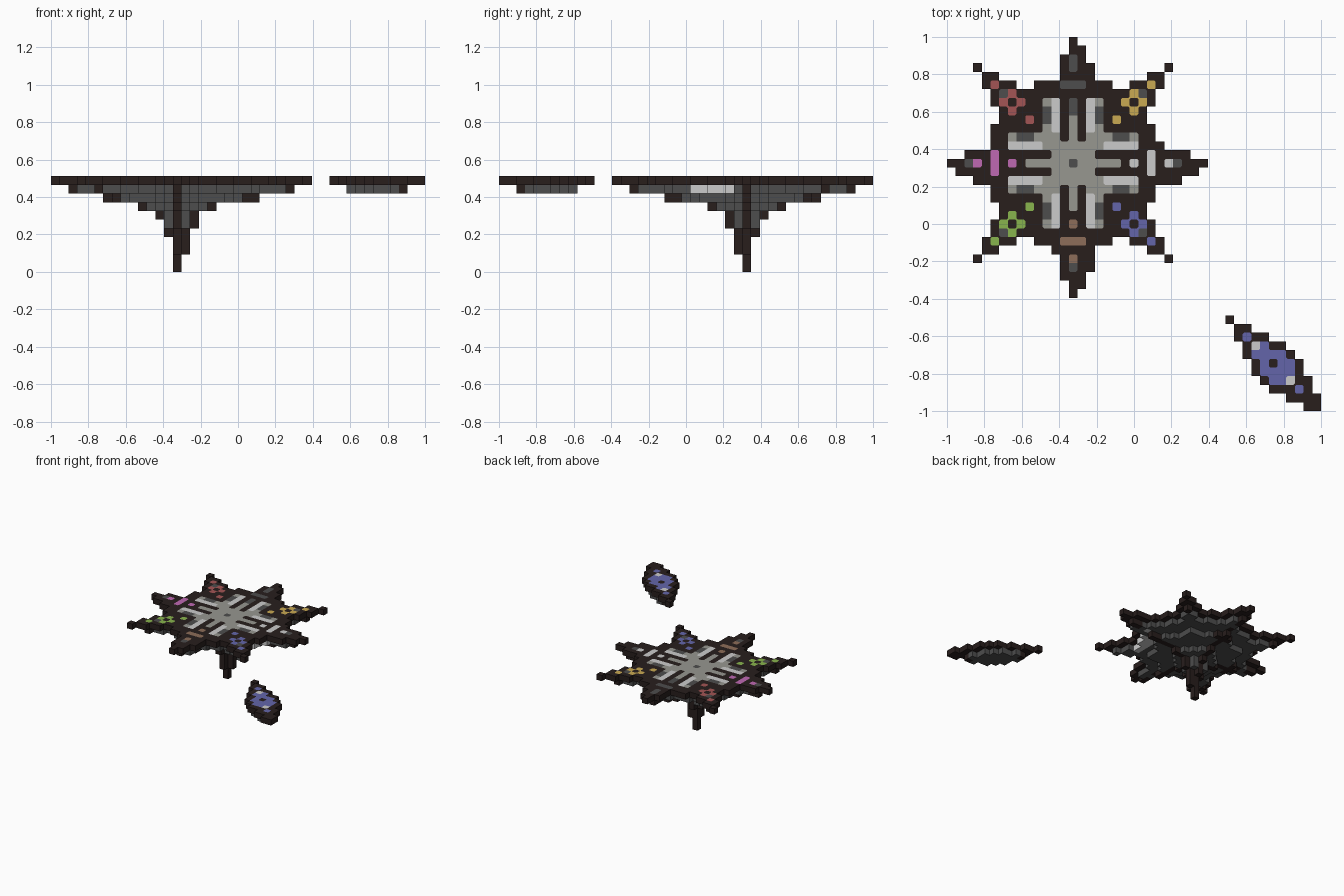
import bpy
import bmesh
from mathutils import Vector

cube = bpy.data.objects.get("Cube")
if cube:
    bpy.data.objects.remove(cube, do_unlink=True)

V = 2 / 43          # block size
LAYERS = 11         # blocks from the spike tip to the top plate
ROUND = V * .16     # corner cut of the inlay colours

COLOURS = {
    "near_black": (.021, .013, .012),
    "charcoal": (.075, .075, .075),
    "stone": (.31, .31, .28),
    "silver": (.6, .6, .6),
    "red": (.37, .09, .09),
    "gold": (.59, .4, .085),
    "blue": (.125, .13, .4),
    "green": (.25, .46, .075),
    "magenta": (.52, .14, .45),
    "brown": (.27, .155, .1),
}
MATS = {}
for name, rgb in COLOURS.items():
    m = bpy.data.materials.new(name)
    m.use_nodes = True
    m.diffuse_color = (*rgb, 1)
    m.node_tree.nodes["Principled BSDF"].inputs["Base Color"].default_value = (*rgb, 1)
    MATS[name] = m


def corner_colour(cells, cell, x, y):
    """Colour that rounds off one corner of an inlay block, or None."""
    i, j, k = cell
    own = cells[cell]
    beside, ahead = cells.get((i + x, j, k)), cells.get((i, j - y, k))
    joined = cells.get((i + x, j - y, k)) == own and own != "near_black"
    return beside if beside == ahead and beside != own and not joined else None


def build(name, cells, origin):
    """Mesh the outer faces of blocks {(right, down, layer): colour}."""
    bm = bmesh.new()
    slots = list(COLOURS)

    def add(points, colour):
        face = bm.faces.new([bm.verts.new(p) for p in points])
        face.material_index = slots.index(colour)

    for cell, colour in cells.items():
        i, j, k = cell
        centre = Vector((-1 + (origin + i + .5) * V, 1 - (origin + j + .5) * V,
                         (LAYERS - k + .5) * V))
        for axis in range(3):
            for s in (-1, 1):
                step = [0, 0, 0]
                step[axis] = s
                n = Vector(step)
                if (i + step[0], j - step[1], k - step[2]) in cells:
                    continue
                u = Vector([float(a == (axis + 1) % 3) for a in range(3)])
                w = n.cross(u)
                ring = []
                for a, b in ((-1, -1), (1, -1), (1, 1), (-1, 1)):
                    p = centre + (n + u * a + w * b) * V / 2
                    tint = corner_colour(cells, cell, a, b) if n.z > 0 and k == 1 else None
                    if tint:
                        cut = [p - u * a * ROUND, p - w * b * ROUND]
                        if a == b:
                            cut.reverse()
                        ring += cut
                        add([cut[0], p, cut[1]], tint)
                    else:
                        ring.append(p)
                add(ring, colour)
    bmesh.ops.remove_doubles(bm, verts=bm.verts, dist=V / 100)
    mesh = bpy.data.meshes.new(name)
    bm.to_mesh(mesh)
    bm.free()
    for c in slots:
        mesh.materials.append(MATS[c])
    bpy.context.collection.objects.link(bpy.data.objects.new(name, mesh))


# Star outline: stepped square body, four long arms, four corner tips
def in_arm(along, across):
    d = abs(along) - (along > 0)
    if d < 9 or d > 14:
        return False
    low = 2 if d == 9 else 1 if d < 13 else 0
    high = 0 if d == 14 else 1 if d > 11 else 2
    return -low <= across <= high


def in_star(i, j):
    a, b = sorted((abs(i), abs(j)))
    body = b <= 8 or (b == 9 and (a <= 4 or a >= 7))
    tip = (b == 10 and a >= 9) or a == b == 11
    return body or tip or in_arm(i, j) or in_arm(j, i)


# Star inlay: hub, eight leaves, corner gems and arm gems
def star_colour(i, j):
    a, b = sorted((abs(i), abs(j)))
    if b == 0 or (i, j) == (0, -6):
        return "charcoal"
    if a == b and a <= 3 or (a == 0 and b <= 5) or (a, b) in ((2, 3), (1, 2)):
        return "stone"
    if a == 2 and b <= 7:
        return "silver"
    if a == 3 and b <= 7:
        return "stone" if b in (4, 7) else "charcoal"
    if a == b == 8 or (a == 0 and b == 12):
        return "charcoal"
    if a == b and a in (5, 9) or abs(a - 7) + abs(b - 7) == 1:
        return (("red", "green"), ("gold", "blue"))[i > 0][j > 0]
    if (a <= 1 and b == 9) or (a == 0 and b in (7, 11)):
        if abs(i) > abs(j):
            return "silver" if i > 0 else "magenta"
        return "brown" if j > 0 else "charcoal"
    return "near_black"


span = range(-14, 16)
star = {(i, j, 1): star_colour(i, j) for i in span for j in span if in_star(i, j)}
build("star_plate", star, 14)


# Stepped keel under the star, tapering to a spike
def in_keel(i, j, k):
    a, b = sorted((abs(i), abs(j)))
    if k == 2:
        return all(in_star(i + x, j + y) for x, y in ((0, 1), (1, 0), (0, -1), (-1, 0)))
    if k == 3:
        return b <= 5 or a + b <= 8 or (a == 0 and max(i, j) == 9)
    if k == 4:
        return b <= 2 or a + b <= 4
    if k == 5:
        return a + b <= 2
    if k == 6:
        return b <= 1 or (a == 0 and max(i, j) == 2)
    if k == 7:
        return a + b <= 1
    return b == 0 or (k <= 9 and a == 0 and max(i, j) == 1)


def keel_colour(i, j, k):
    a, b = sorted((abs(i), abs(j)))
    reach = b - (max(i, j) == b)
    if k == 2:
        if (i >= 7 and 2 <= j <= 6) or (i, j) == (10, 0):
            return "silver"
        if reach == 10:
            return "charcoal"
        return "near_black" if a == 0 or (a >= 9 and min(i, j) < 0) else "charcoal"
    return "near_black" if a == 0 or reach >= 7 else "charcoal"


keel = {(i, j, k): keel_colour(i, j, k) for k in range(2, LAYERS + 1)
        for i in span for j in span if in_keel(i, j, k)}
build("star_keel", keel, 14)


# Separate slanted shard: half-width limits along its diagonal
def in_shard(a, b):
    d, s = abs(a - b), abs(a + b - 10)
    return d <= 3 and s <= (10, 9, 6, 3)[d] and a + b >= (0, 3, 6, 9)[d]


def shard_colour(a, b):
    d, s = abs(a - b), abs(a + b - 10)
    if d == 0 and s == 4:
        return "silver"
    if (d == 0 and s in (2, 6)) or (d == 1 and s <= 3) or (d == 2 and 10 <= a + b <= 12):
        return "blue"
    return "near_black"


side = range(11)
shard = {(a, b, 1): shard_colour(a, b) for a in side for b in side if in_shard(a, b)}
build("shard_plate", shard, 32)
under = {(a, b, 2): "near_black" if abs(a + b - 10) == 6 else "charcoal"
         for a in side for b in side
         if abs(a + b - 10) <= 6 and abs(a - b) <= 2 - (abs(a + b - 10) > 2)}
build("shard_keel", under, 32)
